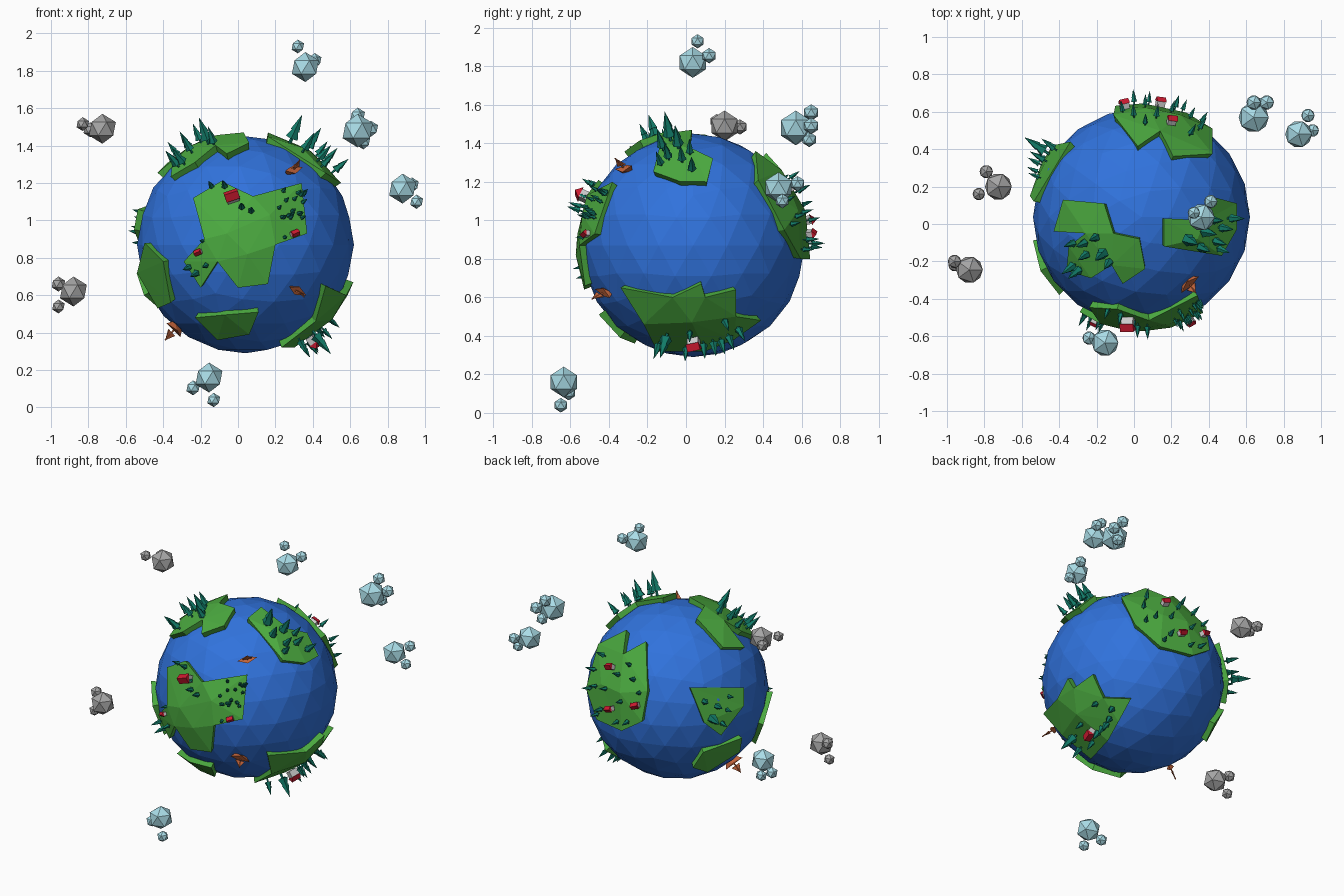
import bpy, bmesh, random
from math import sqrt
from mathutils import Vector, Matrix
from mathutils.geometry import delaunay_2d_cdt

if "Cube" in bpy.data.objects:
    bpy.data.objects.remove(bpy.data.objects["Cube"])

random.seed(4)
C = Vector((0.04, 0.037, 0.87))
R, LAND = 0.58, 0.612
# view: (first axis, second axis, depth axis, sign of depth toward viewer)
VIEWS = {'front': (0, 2, 1, -1), 'back': (0, 2, 1, 1), 'left': (1, 2, 0, -1),
         'right': (1, 2, 0, 1), 'top': (0, 1, 2, 1)}


def material(name, rgb):
    m = bpy.data.materials.new(name)
    m.diffuse_color = (*rgb, 1)
    m.use_nodes = True
    m.node_tree.nodes["Principled BSDF"].inputs["Base Color"].default_value = m.diffuse_color
    return m


SEA = material('sea_blue', (0.03, 0.17, 0.72))
GREEN = material('grass', (0.07, 0.40, 0.05))
TEAL = material('tree_teal', (0.006, 0.20, 0.14))
RED = material('roof_red', (0.62, 0.01, 0.03))
WHITE = material('wall_white', (0.75, 0.75, 0.75))
WOOD = material('boat_wood', (0.55, 0.13, 0.045))
ICE = material('cloud_blue', (0.40, 0.72, 0.80))
GREY = material('cloud_grey', (0.38, 0.38, 0.38))


def finish(bm, name, mat):
    bmesh.ops.recalc_face_normals(bm, faces=bm.faces[:])
    me = bpy.data.meshes.new(name)
    bm.to_mesh(me)
    bm.free()
    me.materials.append(mat)
    ob = bpy.data.objects.new(name, me)
    bpy.context.collection.objects.link(ob)


def direction(view, a, b, r=LAND):
    """Unit direction from the globe centre to the point seen at (a, b)."""
    i, j, k, s = VIEWS[view]
    d = Vector((0, 0, 0))
    d[i], d[j] = a - C[i], b - C[j]
    d[k] = s * sqrt(max(0, r * r - d[i] ** 2 - d[j] ** 2))
    return d.normalized()


def frame(view, a, b, r=LAND, spin=0.0):
    n = direction(view, a, b, r)
    return (Matrix.Translation(C + n * (r - 0.012)) @ n.to_track_quat('Z', 'Y').to_matrix().to_4x4()
            @ Matrix.Rotation(spin, 4, 'Z'))


def solid(bm, pts, faces, m):
    vs = [bm.verts.new(m @ Vector(p)) for p in pts]
    for f in faces:
        bm.faces.new([vs[i] for i in f])


def land(name, view, outline, inner=()):
    """Raised slab of flat facets following the globe."""
    n = len(outline)
    pts = [Vector(p) for p in list(outline) + list(inner)]
    vs, _, fs = delaunay_2d_cdt(pts, [(i, (i + 1) % n) for i in range(n)], [list(range(n))], 1, 1e-5)[:3]
    bm = bmesh.new()
    dirs = [direction(view, *p) for p in vs]
    verts = [bm.verts.new(C + d * (R - 0.03)) for d in dirs]
    for f in fs:
        bm.faces.new([verts[i] for i in f])
    ext = bmesh.ops.extrude_face_region(bm, geom=bm.faces[:], use_keep_orig=True)
    for v in ext['geom']:
        if isinstance(v, bmesh.types.BMVert):
            v.co = C + (v.co - C).normalized() * LAND
    finish(bm, name, GREEN)


def trees(name, view, spots):
    bm = bmesh.new()
    for a, b, h in spots:
        m = frame(view, a, b, spin=random.random() * 6)
        w = h * 0.23
        for r1, r2, z0, z1 in ((w * .25, w * .25, 0, .3), (w, w * .15, .22, .72), (w * .72, 0, .5, 1.08)):
            bmesh.ops.create_cone(bm, cap_ends=True, segments=5, radius1=r1, radius2=r2, depth=(z1 - z0) * h,
                                  matrix=m @ Matrix.Translation((0, 0, (z0 + z1) / 2 * h)))
    finish(bm, name, TEAL)


def houses(name, view, spots):
    walls, roofs = bmesh.new(), bmesh.new()
    for a, b, s in spots:
        m = frame(view, a, b, spin=0.35) @ Matrix.Scale(s, 4)
        bmesh.ops.create_cube(walls, size=1, matrix=m @ Matrix.Diagonal((1, .7, .8, 1)) @ Matrix.Translation((0, 0, .5)))
        solid(roofs, [(-.58, -.48, .7), (.58, -.48, .7), (.58, .48, .7), (-.58, .48, .7), (-.58, 0, 1.2), (.58, 0, 1.2)],
              [(0, 1, 2, 3), (0, 1, 5, 4), (2, 3, 4, 5), (0, 4, 3), (1, 2, 5)], m)
    finish(walls, name + '_walls', WHITE)
    finish(roofs, name + '_roofs', RED)


# ocean globe
bm = bmesh.new()
bmesh.ops.create_icosphere(bm, subdivisions=3, radius=R, matrix=Matrix.Translation(C))
finish(bm, 'ocean_globe', SEA)

# continents, outlined in the view that faces them
land('front_continent', 'front', [(-.24, 1.12), (-.09, 1.21), (.08, 1.13), (.34, 1.20), (.37, .93), (.20, .87),
     (.16, .66), (0, .64), (-.11, .78), (-.20, .64), (-.29, .78), (-.18, .90)], [(-.06, .93), (.05, .82), (.17, 1.03)])
land('front_islet', 'front', [(-.23, .48), (-.07, .495), (.11, .51), (.06, .39), (-.11, .36)])
land('left_front_island', 'front', [(-.50, .88), (-.40, .78), (-.36, .56), (-.43, .53), (-.54, .72)])
land('top_left_island', 'top', [(-.38, .13), (-.16, .11), (-.11, -.05), (.03, -.08), (.06, -.24), (-.06, -.32),
     (-.12, -.22), (-.23, -.29), (-.36, -.25), (-.35, -.12), (-.26, -.05), (-.43, -.04)])
land('top_right_island', 'top', [(.16, .03), (.38, .02), (.44, .14), (.55, .11), (.55, -.03), (.47, -.17),
     (.16, -.12)], [(.34, -.08)])
land('back_continent', 'back', [(-.11, 1.10), (.02, 1.35), (.14, 1.26), (.21, 1.36), (.42, 1.21), (.42, .95),
     (.28, .80), (.05, .80), (-.10, .90)], [(.08, 1.05), (.25, 1.05)])
land('left_back_island', 'left', [(.44, 1.13), (.12, 1.06), (.15, .95), (.32, .79), (.42, .90)])
land('left_low_islet', 'left', [(.40, .68), (.15, .72), (.12, .60), (.28, .48), (.40, .55)])
land('right_low_continent', 'right', [(-.34, .65), (-.07, .60), (.08, .67), (.10, .60), (.26, .64), (.26, .50),
     (.39, .48), (.25, .38), (.10, .32), (-.15, .32), (-.22, .46)], [(.03, .47)])

# forests
grove = [(.21 + .15 * random.random(), 1.0 + .17 * random.random(), .055) for _ in range(20)]
trees('front_trees', 'front', grove + [(-.14, 1.18, .07), (-.07, 1.18, .08), (.02, 1.07, .08), (.07, 1.05, .08),
      (.0, 1.12, .06), (-.26, .75, .08), (-.22, .72, .09), (-.17, .76, .07), (-.19, .89, .05), (.25, .91, .05)])
trees('top_left_trees', 'top', [(-.32, -.22, .12), (-.32, -.10, .10), (-.26, -.10, .11), (-.25, -.16, .11),
      (-.16, -.15, .15), (-.13, -.20, .11), (-.20, -.07, .11), (-.29, -.24, .12)])
trees('top_right_trees', 'top', [(.28, -.08, .16), (.35, -.12, .12), (.37, -.04, .14), (.43, -.09, .11),
      (.46, -.02, .11), (.51, .03, .11), (.45, -.13, .10), (.42, .02, .10)])
trees('back_trees', 'back', [(-.06, 1.08, .07), (.0, 1.15, .08), (.06, 1.22, .07), (.12, 1.15, .08), (.3, 1.2, .08),
      (.35, 1.1, .08), (.3, 1.02, .07), (.36, .98, .07), (.22, .9, .08), (.08, .86, .07), (.0, .88, .08),
      (.06, 1.0, .07), (.2, 1.04, .07), (.26, .85, .07)])
trees('left_back_trees', 'left', [(.38, .93, .15), (.34, 1.0, .10), (.28, .96, .07), (.25, 1.04, .07),
      (.32, .88, .08), (.40, 1.04, .10)])
trees('right_low_trees', 'right', [(-.10, .40, .15), (.09, .36, .10), (.14, .37, .10), (.18, .38, .10),
      (.22, .40, .10), (.0, .34, .09), (.27, .44, .10), (-.14, .36, .10), (.2, .48, .09), (.02, .42, .08)])

# villages
houses('front_village', 'front', [(-.03, 1.12, .065), (.30, .93, .038), (-.21, .83, .034)])
houses('back_village', 'back', [(.20, 1.17, .045), (-.05, 1.0, .045), (.14, .93, .045)])
houses('low_village', 'right', [(.04, .37, .06)])

# boats: keeled hull with a mast and a triangular sail
for i, (a, b, spin) in enumerate([(.29, 1.26, .2), (.31, .63, -.4), (-.33, .43, 1.1)]):
    m = frame('front', a, b, R, spin)
    bm = bmesh.new()
    solid(bm, [(-.065, 0, .035), (0, -.025, .025), (.065, 0, .035), (0, .025, .025), (-.035, 0, -.005), (.035, 0, -.005)],
          [(0, 1, 2, 3), (0, 4, 1), (1, 4, 5), (1, 5, 2), (2, 5, 3), (3, 5, 4), (3, 4, 0)], m)
    bmesh.ops.create_cone(bm, cap_ends=True, segments=5, radius1=.005, radius2=.004, depth=.09,
                          matrix=m @ Matrix.Translation((0, 0, .06)))
    solid(bm, [(-.03, -.004, .05), (.03, -.004, .05), (0, 0, .105), (-.03, .004, .05), (.03, .004, .05)],
          [(0, 1, 2), (3, 4, 2), (0, 1, 4, 3), (0, 2, 3), (1, 2, 4)], m)
    finish(bm, f'boat_{i + 1}', WOOD)

# clouds: one large puff and small ones
CLOUDS = [
    (ICE, [(.36, .035, 1.82, .08), (.32, .06, 1.93, .037), (.41, .12, 1.855, .04)]),
    (ICE, [(.64, .57, 1.48, .09), (.64, .65, 1.56, .043), (.71, .65, 1.49, .043), (.67, .64, 1.42, .04)]),
    (ICE, [(.88, .48, 1.17, .08), (.955, .50, 1.10, .038), (.93, .58, 1.19, .04)]),
    (ICE, [(-.155, -.635, .16, .08), (-.24, -.61, .105, .04), (-.13, -.65, .04, .038)]),
    (GREY, [(-.725, .20, 1.49, .08), (-.79, .28, 1.485, .04), (-.83, .16, 1.515, .037)]),
    (GREY, [(-.88, -.245, .62, .08), (-.96, -.20, .66, .04), (-.96, -.22, .54, .037)])]
for i, (mat, puffs) in enumerate(CLOUDS):
    bm = bmesh.new()
    for x, y, z, r in puffs:
        bmesh.ops.create_icosphere(bm, subdivisions=1, radius=r, matrix=Matrix.Translation((x, y, z)))
    finish(bm, f'cloud_{i + 1}', mat)
